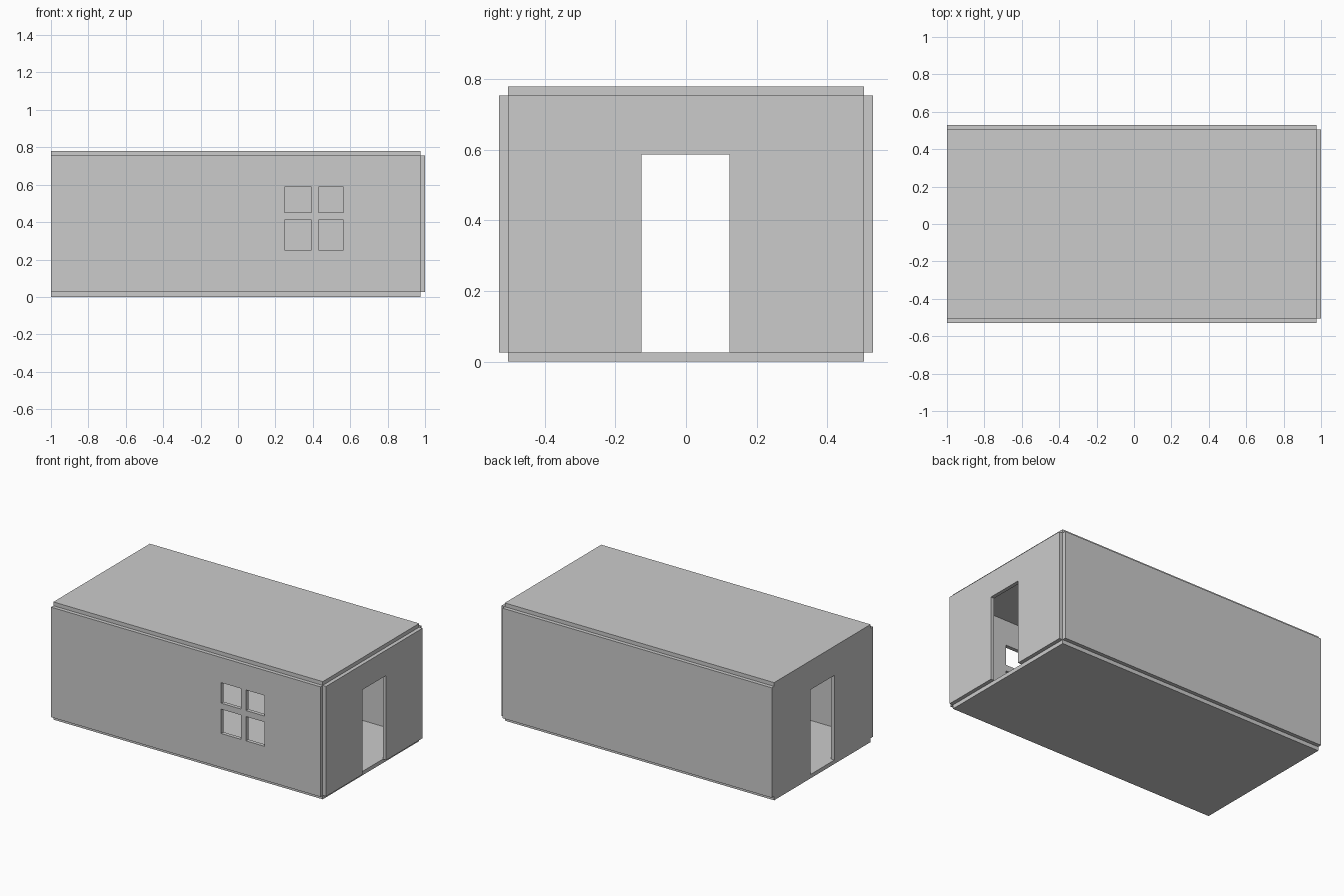
import bpy, bmesh
from mathutils import Vector

if "Cube" in bpy.data.objects:
    bpy.data.objects.remove(bpy.data.objects["Cube"])

T = 0.025                       # panel thickness
X0, X1 = -1.0, 0.975            # inner box limits
Y0, Y1 = -0.505, 0.505
Z0, Z1 = 0.026, 0.755


def panel(name, us, vs, place, push, holes=()):
    """Grid panel with open cells, thickened along push."""
    bm = bmesh.new()
    grid = [[bm.verts.new(place(u, v)) for v in vs] for u in us]
    for i in range(len(us) - 1):
        for j in range(len(vs) - 1):
            if (i, j) not in holes:
                bm.faces.new((grid[i][j], grid[i + 1][j],
                              grid[i + 1][j + 1], grid[i][j + 1]))
    bmesh.ops.delete(bm, geom=[v for v in bm.verts if not v.link_faces], context='VERTS')
    ext = bmesh.ops.extrude_face_region(bm, geom=bm.faces[:], use_keep_orig=True)
    moved = [g for g in ext['geom'] if isinstance(g, bmesh.types.BMVert)]
    bmesh.ops.translate(bm, verts=moved, vec=Vector(push))
    bmesh.ops.recalc_face_normals(bm, faces=bm.faces[:])
    # merge coplanar cells into clean flat faces
    bmesh.ops.dissolve_limit(bm, angle_limit=0.01, verts=bm.verts[:], edges=bm.edges[:])
    mesh = bpy.data.meshes.new(name)
    bm.to_mesh(mesh)
    bm.free()
    obj = bpy.data.objects.new(name, mesh)
    bpy.context.collection.objects.link(obj)
    return obj


# Floor and roof slabs
panel("floor", (X0, X1), (Y0, Y1), lambda u, v: (u, v, Z0), (0, 0, -Z0))
panel("roof", (X0, X1), (Y0, Y1), lambda u, v: (u, v, Z1), (0, 0, T))

# Front wall with a four-pane window opening, plain back wall
panel("front_wall", (X0, 0.248, 0.393, 0.43, 0.564, X1),
      (Z0, 0.251, 0.412, 0.452, 0.588, Z1),
      lambda u, v: (u, Y0, v), (0, -T, 0),
      holes={(1, 1), (1, 3), (3, 1), (3, 3)})
panel("back_wall", (X0, X1), (Z0, Z1), lambda u, v: (u, Y1, v), (0, T, 0))

# End walls, each with a doorway; both thicken towards +x
for name, x in (("left_wall", X0), ("right_wall", X1)):
    panel(name, (Y0, -0.126, 0.124, Y1), (Z0, 0.587, Z1),
          lambda u, v, x=x: (x, u, v), (T, 0, 0), holes={(1, 0)})
